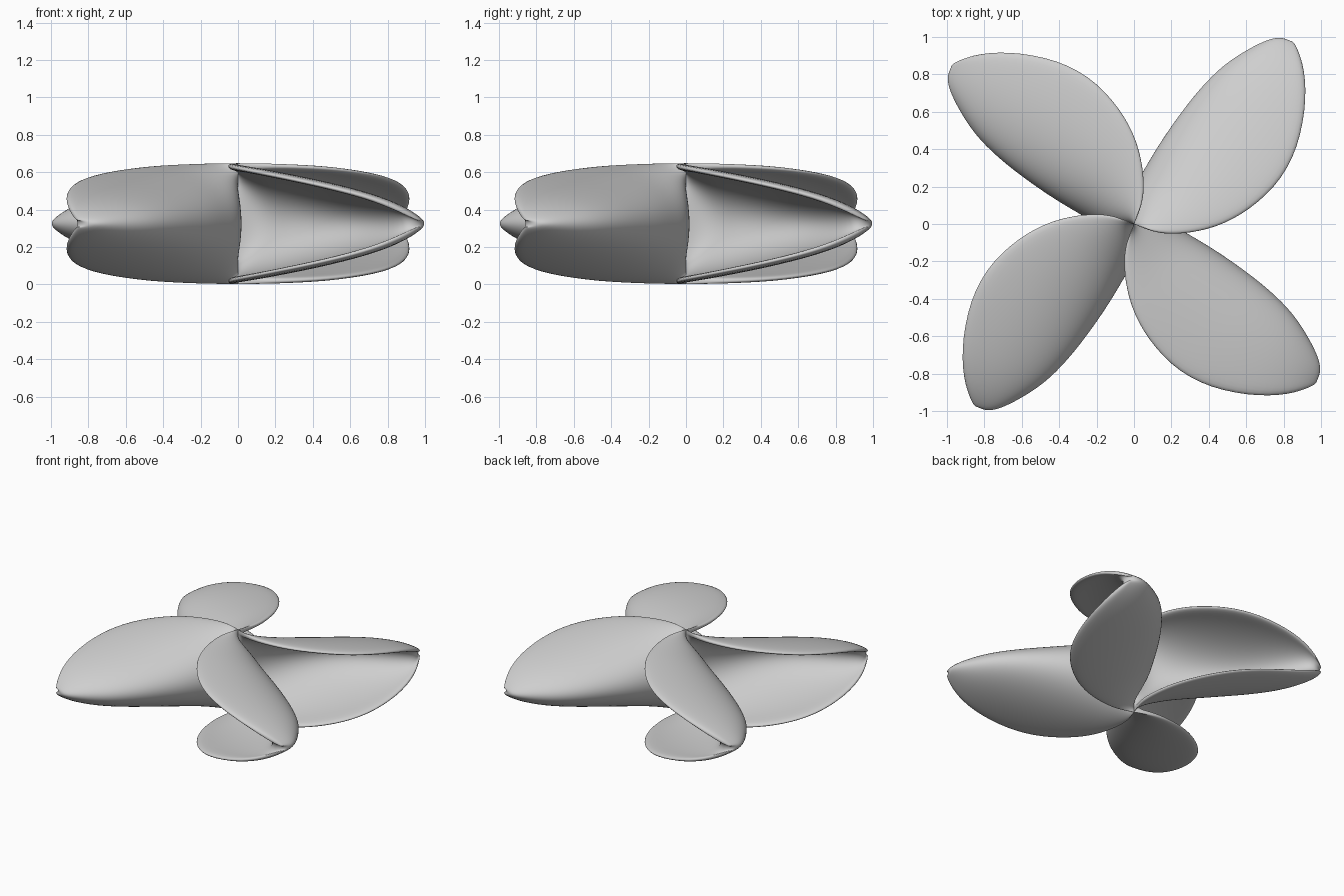
import bpy, math
from mathutils import Vector

cube = bpy.data.objects.get("Cube")
if cube:
    bpy.data.objects.remove(cube, do_unlink=True)

metal = bpy.data.materials.new("light grey")
metal.use_nodes = True
GREY = (0.62, 0.62, 0.62, 1)
metal.diffuse_color = GREY
metal.node_tree.nodes["Principled BSDF"].inputs["Base Color"].default_value = GREY

MID = 0.325       # height of the fold line
COLS = 14         # strips across the scoop
LIP = 0.034       # thickness of the rim

# Stations from hub to tip: fold x, y, then rim x, y, rim height above the fold
# and how far the hollow is filled from fold to rim
stations = [
    (0.0, 0.0, 0.0, 0.0, 0.328, 0),
    (0.09, 0.025, -0.045, -0.1, 0.327, 0.12),
    (0.18, 0.015, -0.06, -0.22, 0.325, 0.1),
    (0.29, -0.05, -0.035, -0.40, 0.318, 0.09),
    (0.43, -0.13, 0.035, -0.57, 0.305, 0.09),
    (0.59, -0.24, 0.19, -0.765, 0.274, 0.11),
    (0.73, -0.35, 0.4, -0.885, 0.232, 0.18),
    (0.86, -0.48, 0.68, -0.93, 0.167, 0.42),
    (0.955, -0.64, 0.87, -0.905, 0.095, 0.9),
    (1.01, -0.77, 0.975, -0.855, 0.025, 0.95),
]


def curve(fold, rim, h):
    """Half ellipse from the lower rim round the fold to the upper rim."""
    points = []
    for i in range(COLS + 1):
        a = (i / COLS - 0.5) * math.pi
        points.append(fold.lerp(rim, 1 - math.cos(a)) + Vector((0, 0, h * math.sin(a))))
    return points


def scoop_section(station):
    """Closed crescent: the outer skin, then the hollow back again."""
    sx, sy, rx, ry, h, fill = station
    fold, rim = Vector((sx, sy, MID)), Vector((rx, ry, MID))
    hollow = curve(fold.lerp(rim, fill), rim, max(h - LIP, 0.3 * h))
    return curve(fold, rim, h) + hollow[::-1]


verts = [p for s in stations for p in scoop_section(s)]
ring = 2 * (COLS + 1)
last = len(stations) - 1
faces = [(r * ring + c, r * ring + (c + 1) % ring,
          (r + 1) * ring + (c + 1) % ring, (r + 1) * ring + c)
         for r in range(last) for c in range(ring)]

# Strips closing the tip between skin and hollow
faces += [tuple(last * ring + i for i in (c, c + 1, ring - 2 - c, ring - 1 - c))
          for c in range(COLS)]

# Four identical scoop blades around the axis
for k, name in enumerate(("front_left", "back_left", "back_right", "front_right")):
    mesh = bpy.data.meshes.new(name + "_blade")
    mesh.from_pydata(verts, [], faces)
    mesh.materials.append(metal)
    mesh.shade_smooth()
    blade = bpy.data.objects.new(name + "_blade", mesh)
    bpy.context.collection.objects.link(blade)
    blade.rotation_euler.z = k * math.pi / 2
    soft = blade.modifiers.new("rounding", 'SUBSURF')
    soft.levels = soft.render_levels = 2
